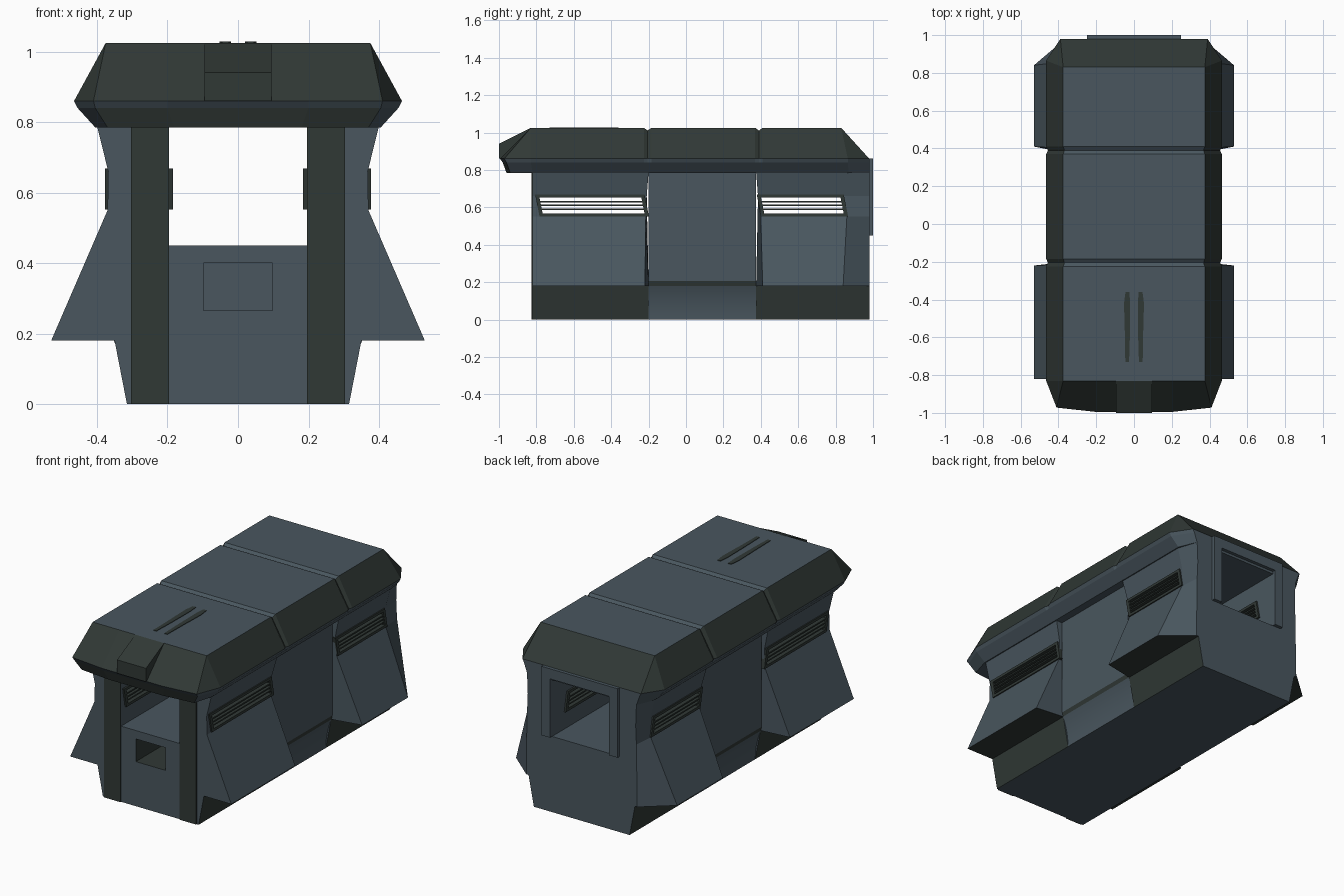
import bpy, bmesh
from mathutils import Vector

if "Cube" in bpy.data.objects:
    bpy.data.objects.remove(bpy.data.objects["Cube"])


def material(name, rgb):
    m = bpy.data.materials.new(name)
    m.diffuse_color = (*rgb, 1)
    m.use_nodes = True
    m.node_tree.nodes["Principled BSDF"].inputs["Base Color"].default_value = m.diffuse_color
    return m


MATS = [material("slate_blue", (0.067, 0.094, 0.114)),
        material("dark_green_grey", (0.030, 0.040, 0.036))]


def make(name, bm, rule=None):
    bmesh.ops.remove_doubles(bm, verts=bm.verts, dist=1e-5)
    bmesh.ops.recalc_face_normals(bm, faces=bm.faces)
    me = bpy.data.meshes.new(name)
    bm.to_mesh(me)
    bm.free()
    ob = bpy.data.objects.new(name, me)
    bpy.context.collection.objects.link(ob)
    for m in MATS:
        me.materials.append(m)
    if rule:
        paint(ob, rule)
    return ob


def paint(ob, rule):
    for p in ob.data.polygons:
        p.material_index = rule(p.center, p.normal)


def loft(bm, rings):
    """Closed rings of equal length joined by quads, capped at both ends."""
    vs = [[bm.verts.new(p) for p in r] for r in rings]
    n = len(vs[0])
    for a, b in zip(vs, vs[1:]):
        for i in range(n):
            j = (i + 1) % n
            bm.faces.new((a[i], a[j], b[j], b[i]))
    bm.faces.new(vs[0])
    bm.faces.new(list(reversed(vs[-1])))
    return bm


def mirrored(half):
    return half + [(-x, y, z) for x, y, z in reversed(half)]


def box(bm, x0, x1, y0, y1, z0, z1, shear=0.0):
    """Box; shear leans it along y around the louvre centre height."""
    def ring(x):
        return [(x, y + (0.61 - z) * shear, z)
                for y, z in ((y0, z0), (y1, z0), (y1, z1), (y0, z1))]
    return loft(bm, [ring(x0), ring(x1)])


def cut(ob, cutters):
    for c in cutters:
        mod = ob.modifiers.new("cut", 'BOOLEAN')
        mod.operation, mod.solver, mod.object = 'DIFFERENCE', 'EXACT', c
    bpy.context.view_layer.update()
    dg = bpy.context.evaluated_depsgraph_get()
    me = bpy.data.meshes.new_from_object(ob.evaluated_get(dg))
    ob.modifiers.clear()
    ob.data = me
    me.materials.clear()
    for m in MATS:
        me.materials.append(m)


# Cutters: tunnel through the cabin, window ducts, tray recess
LOUVRES = {"front": (-0.795, -0.21), "rear": (0.39, 0.855)}
tunnel = make("tunnel_cutter", box(bmesh.new(), -.195, .195, -1.2, 1.2, .45, .9))
recess = make("recess_cutter", box(bmesh.new(), -.098, .098, -1.2, -.5, .265, .40))
ducts = {k: make(k + "_duct_cutter",
                 box(bmesh.new(), -.7, .7, a + .008, b - .008, .562, .658, .2))
         for k, (a, b) in LOUVRES.items()}

# Flared wing sections, lofted along y
WING = [(.315, 0), (.35, .18), (.53, .18), (.37, .55), (.368, .66), (.40, .79)]
REAR = [(.315, 0), (.35, .18), (.365, .18), (.36, .55), (.355, .66), (.36, .79)]


def section(profile, ys):
    return mirrored([(x, y, z) for (x, z), y in zip(profile, ys)])


def wing_rule(c, n):
    if abs(c.x) > .25 and c.z < .19 and (abs(n.x) > .5 or c.z > .17) and abs(n.y) < .9:
        return 1
    if abs(c.x) < .11 and .25 < c.z < .41 and abs(n.y) < .5:
        return 1
    return 0


front = make("front_body", loft(bmesh.new(), [
    section(WING, [-.82] * 6),
    section(WING, [-.2, -.2, -.22, -.215, -.21, -.2])]))
cut(front, [tunnel, ducts["front"], recess])
paint(front, wing_rule)

rear = make("rear_body", loft(bmesh.new(), [
    section(WING, [.375, .375, .41, .40, .385, .375]),
    section(WING, [.84, .84, .84, .86, .86, .86]),
    section(REAR, [.98] * 6)]))
cut(rear, [tunnel, ducts["rear"]])
paint(rear, wing_rule)

# Middle body with a lip and a softly curved lower edge
MID = [(.315, 0), (.316, .03), (.319, .06), (.324, .09), (.331, .12),
       (.34, .15), (.352, .18), (.358, .205), (.358, .79)]
middle = make("middle_body", loft(bmesh.new(), [
    section(MID, [-.2] * 9), section(MID, [.375] * 9)]))
cut(middle, [tunnel])
paint(middle, lambda c, n: int(.18 < c.z < .206 and abs(n.x) > .5))
for p in middle.data.polygons:
    p.use_smooth = p.center.z < .18 and abs(p.normal.x) > .5

for c in [tunnel, recess, *ducts.values()]:
    bpy.data.objects.remove(c)

# Roof: stacked plan outlines, then shallow grooves across it
ROOF = [(.785, [(.18, -.96), (.37, -.94), (.405, -.82), (.405, .87), (.36, .98)]),
        (.84, [(.2, -.98), (.405, -.96), (.455, -.83), (.455, .865), (.38, .98)]),
        (.86, [(.2, -.995), (.41, -.972), (.465, -.83), (.465, .865), (.39, .98)]),
        (1.025, [(.2, -.83), (.375, -.83), (.375, -.83), (.375, .83), (.375, .83)])]
bm = loft(bmesh.new(), [mirrored([(x, y, z) for x, y in pts]) for z, pts in ROOF])
bmesh.ops.remove_doubles(bm, verts=bm.verts, dist=1e-5)
for groove in (-.205, .39):
    for y in (groove - .02, groove, groove + .02):
        bmesh.ops.bisect_plane(bm, geom=bm.verts[:] + bm.edges[:] + bm.faces[:],
                               plane_co=Vector((0, y, 0)), plane_no=Vector((0, 1, 0)))
    for v in bm.verts:
        if abs(v.co.y - groove) < .002 and v.co.z > .85:
            v.co.x *= .98
            if v.co.z > 1:
                v.co.z -= .014


def roof_rule(c, n):
    if c.z > .861:
        return int(n.z < .72)
    return int(c.z < .84 and n.y < -.4)


make("roof", bm, roof_rule)

# Block in the middle of the roof front
visor = [(-.82, 1.025), (-.83, 1.025), (-1.0, .94), (-1.0, .86), (-.82, .86)]
make("roof_front_block", loft(bmesh.new(), [[(x, y, z) for y, z in visor]
                                            for x in (-.095, .095)]), lambda c, n: 1)

# Roof slits
slit = [(.025, -.36), (.045, -.36), (.053, -.42), (.048, -.6), (.046, -.73),
        (.026, -.73), (.022, -.6), (.02, -.42)]
for side, s in (("left", -1), ("right", 1)):
    make(side + "_roof_slit", loft(bmesh.new(), [[(s * x, y, z) for x, y in slit]
                                                 for z in (1.02, 1.028)]), lambda c, n: 1)
    # Front pillar facings
    make(side + "_front_pillar", box(bmesh.new(), *sorted((s * .195, s * .303)),
                                     -.826, -.818, 0, .785), lambda c, n: 1)
    # Louvred side windows running through the thick walls
    for k, (a, b) in LOUVRES.items():
        bm = bmesh.new()
        xs = sorted((s * .185, s * .377))
        box(bm, *xs, a, b, .552, .568, .2)
        box(bm, *xs, a, b, .652, .668, .2)
        box(bm, *xs, a, a + .02, .568, .652, .2)
        box(bm, *xs, b - .02, b, .568, .652, .2)
        for i in range(3):
            z = .589 + i * .021
            box(bm, *xs, a + .02, b - .02, z - .004, z + .004, .2)
        make(f"{side}_{k}_louvre", bm, lambda c, n: 1)

# Raised frame round the rear opening
bm = bmesh.new()
box(bm, -.25, -.195, .97, 1.0, .45, .86)
box(bm, .195, .25, .97, 1.0, .45, .86)
box(bm, -.195, .195, .97, 1.0, .80, .86)
make("rear_window_frame", bm)
